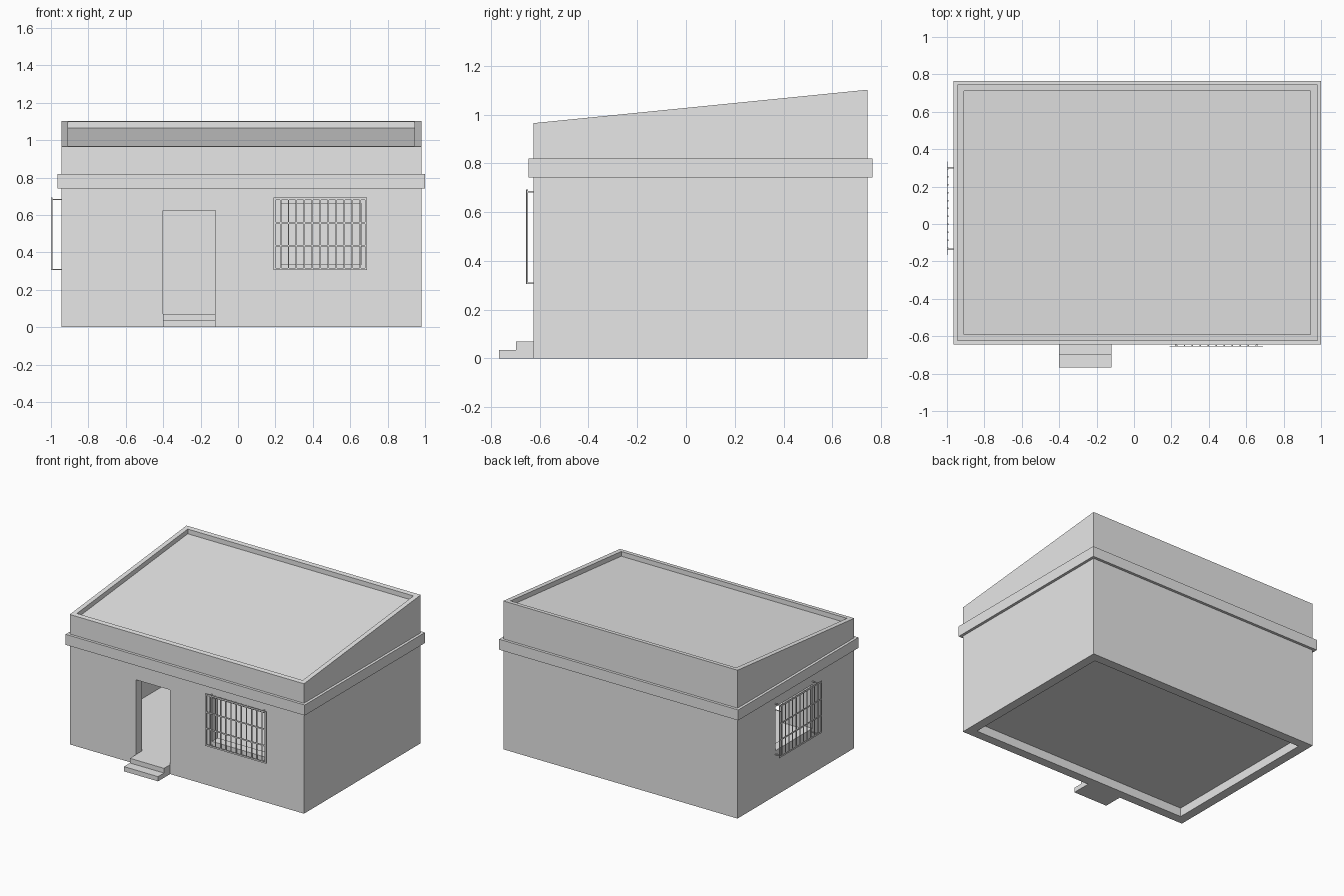
import bpy, bmesh

cube = bpy.data.objects.get("Cube")
if cube:
    bpy.data.objects.remove(cube, do_unlink=True)

# Single plaster colour
plaster = bpy.data.materials.new("light_grey")
plaster.use_nodes = True
GREY = (0.8, 0.8, 0.8, 1)
plaster.diffuse_color = GREY
plaster.node_tree.nodes["Principled BSDF"].inputs["Base Color"].default_value = GREY

# Main dimensions
X0, X1, Y0, Y1 = -0.945, 0.98, -0.625, 0.745
FRONT_Z, BACK_Z = 0.965, 1.102
WALL, RIM, FLOOR = 0.068, 0.035, 0.07


def rim_z(y):
    return FRONT_Z + (BACK_Z - FRONT_Z) * (y - Y0) / (Y1 - Y0)


def add_box(bm, x0, x1, y0, y1, z0, z1, z1_back=None):
    """Box whose top may slope from z1 at the front to z1_back at the back."""
    zb = z1 if z1_back is None else z1_back
    low = [bm.verts.new(p) for p in ((x0, y0, z0), (x1, y0, z0), (x1, y1, z0), (x0, y1, z0))]
    top = [bm.verts.new(p) for p in ((x0, y0, z1), (x1, y0, z1), (x1, y1, zb), (x0, y1, zb))]
    bm.faces.new(low[::-1])
    bm.faces.new(top)
    for i in range(4):
        j = (i + 1) % 4
        bm.faces.new((low[i], low[j], top[j], top[i]))


def make(name, boxes):
    bm = bmesh.new()
    for b in boxes:
        add_box(bm, *b)
    mesh = bpy.data.meshes.new(name)
    bm.to_mesh(mesh)
    bm.free()
    mesh.materials.append(plaster)
    obj = bpy.data.objects.new(name, mesh)
    bpy.context.collection.objects.link(obj)
    return obj


def cut(target, box):
    cutter = make("cutter", [box])
    cutter.hide_render = True
    mod = target.modifiers.new("cut", "BOOLEAN")
    mod.operation, mod.solver, mod.object = "DIFFERENCE", "EXACT", cutter
    bpy.context.view_layer.objects.active = target
    bpy.ops.object.modifier_apply(modifier=mod.name)
    bpy.data.objects.remove(cutter, do_unlink=True)


def inset(d):
    return X0 + d, X1 - d, Y0 + d, Y1 - d


# Walls with sloping parapet, hollow room and sunken roof
walls = make("walls", [(*inset(0), 0, FRONT_Z, BACK_Z)])
x0, x1, y0, y1 = inset(WALL)
cut(walls, (x0, x1, y0, y1, -0.1, rim_z(y0) - 0.1, rim_z(y1) - 0.1))
# the recess is a sloped slab taken out of the top
x0, x1, y0, y1 = inset(RIM)
recess = make("recess_cutter", [(x0, x1, y0, y1, 0, 0.3)])
for v in recess.data.vertices:
    v.co.z += rim_z(v.co.y) - RIM
recess.hide_render = True
mod = walls.modifiers.new("recess", "BOOLEAN")
mod.operation, mod.solver, mod.object = "DIFFERENCE", "EXACT", recess
bpy.context.view_layer.objects.active = walls
bpy.ops.object.modifier_apply(modifier=mod.name)
bpy.data.objects.remove(recess, do_unlink=True)

# Doorway and two window openings
DOOR = (-0.4, -0.12)
cut(walls, (*DOOR, Y0 - 0.1, Y0 + 0.1, FLOOR, 0.625))
cut(walls, (0.225, 0.66, Y0 - 0.1, Y0 + 0.1, 0.335, 0.66))
cut(walls, (X0 - 0.1, X0 + 0.1, -0.133, 0.302, 0.335, 0.66))

# Floor slab
x0, x1, y0, y1 = inset(WALL)
make("floor", [(x0, x1, y0, y1, FLOOR - 0.005, FLOOR)])

# Band running round the walls
x0, x1, y0, y1 = inset(-0.02)
BAND = (0.742, 0.82)
make("wall_band", [
    (x0, x1, y0, Y0, *BAND), (x0, x1, Y1, y1, *BAND),
    (x0, X0, Y0, Y1, *BAND), (X1, x1, Y0, Y1, *BAND)])

# Entrance steps
make("door_steps", [
    (*DOOR, -0.697, Y0, 0, FLOOR),
    (*DOOR, -0.767, -0.697, 0, FLOOR / 2)])


def grille(name, centre, plane, wall, swap):
    """Security grille: outer frame, rails, bars and wall brackets."""
    half, low, high, w, t = 0.25, 0.305, 0.692, 0.012, 0.004
    parts = []

    def strip(a0, a1, d0, d1, z0, z1):
        a0, a1 = centre + a0, centre + a1
        parts.append((d0, d1, a0, a1, z0, z1) if swap else (a0, a1, d0, d1, z0, z1))

    for s in (-1, 1):
        m = s * (half - w / 2)
        strip(m - w / 2, m + w / 2, plane, plane + t, low, high)
    for z in (low, high - w):
        strip(-half, half, plane, plane + t, z, z + w)
        for a in (-0.217, 0.217):
            strip(a - 0.004, a + 0.004, plane, wall, z, z + 0.006)
    for z in (0.435, 0.557):
        strip(-half + w, half - w, plane, plane + t, z - 0.005, z + 0.005)
    for i in range(11):
        a = (i - 5) * 0.0425
        strip(a - 0.004, a + 0.004, plane + t, plane + 2 * t, low, high)
    return make(name, parts)


grille("front_window_grille", 0.44, -0.656, Y0, False)
grille("side_window_grille", 0.083, -1.0, X0, True)
